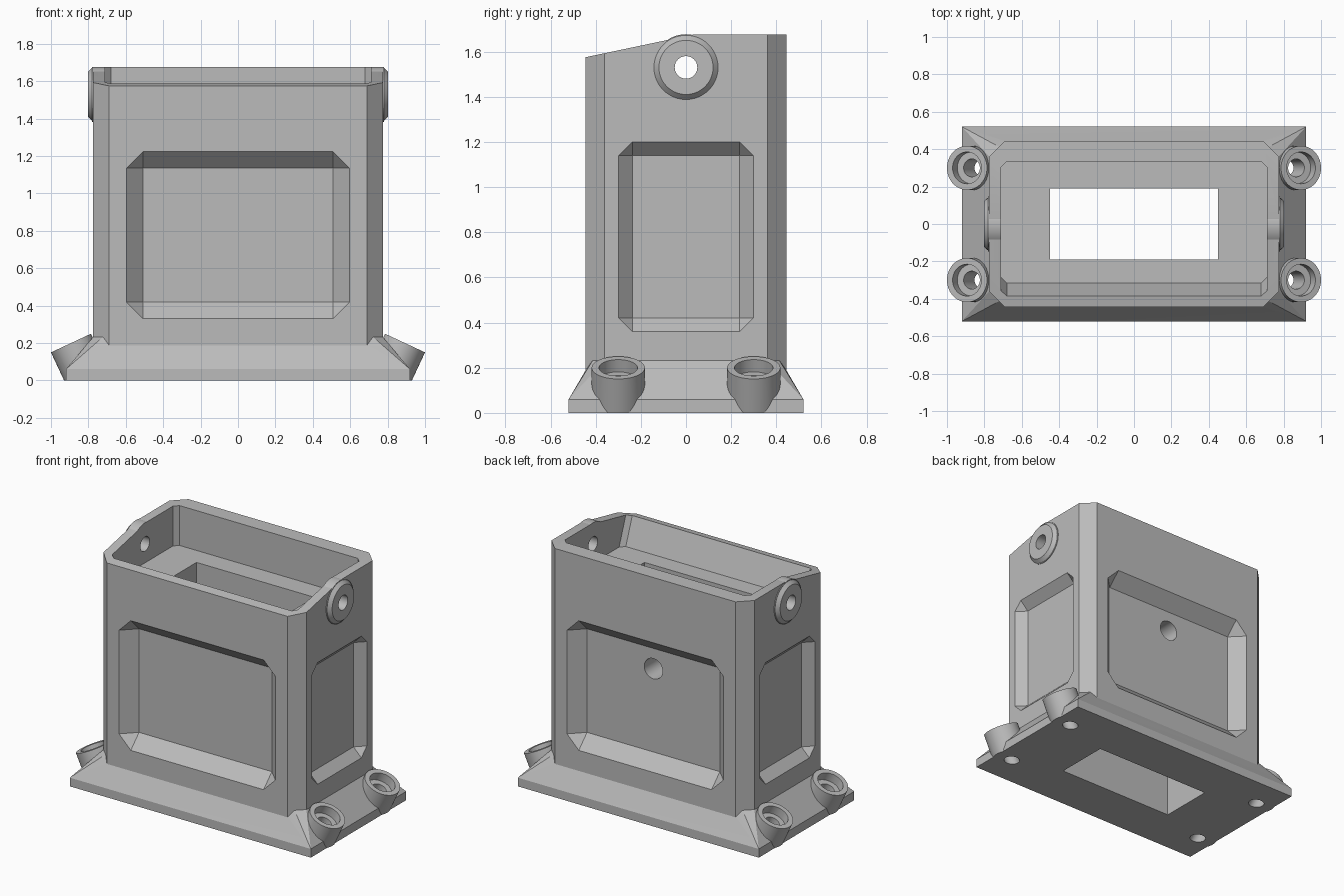
import bpy, bmesh, math
from mathutils import Matrix, Vector

cube = bpy.data.objects.get("Cube")
if cube:
    bpy.data.objects.remove(cube, do_unlink=True)

grey = bpy.data.materials.new("plain grey")
grey.use_nodes = True
colour = (0.5, 0.5, 0.5, 1)
grey.diffuse_color = colour
grey.node_tree.nodes["Principled BSDF"].inputs["Base Color"].default_value = colour


def make(name, bm):
    bmesh.ops.recalc_face_normals(bm, faces=bm.faces)
    mesh = bpy.data.meshes.new(name)
    bm.to_mesh(mesh)
    bm.free()
    mesh.materials.append(grey)
    ob = bpy.data.objects.new(name, mesh)
    bpy.context.collection.objects.link(ob)
    return ob


def hull(name, points):
    bm = bmesh.new()
    for p in points:
        bm.verts.new(p)
    res = bmesh.ops.convex_hull(bm, input=bm.verts)
    loose = [v for v in bm.verts if not v.link_faces]
    bmesh.ops.delete(bm, geom=loose, context='VERTS')
    bmesh.ops.dissolve_limit(bm, angle_limit=0.002, verts=bm.verts, edges=bm.edges)
    return make(name, bm)


def box(name, hx, hy, z0, z1):
    return hull(name, [(x, y, z) for x in (-hx, hx) for y in (-hy, hy) for z in (z0, z1)])


def cone(name, start, end, r1, r2=None, segments=48):
    a, b = Vector(start), Vector(end)
    turn = (b - a).to_track_quat('Z', 'Y').to_matrix().to_4x4()
    bm = bmesh.new()
    bmesh.ops.create_cone(bm, cap_ends=True, segments=segments, radius1=r1,
                          radius2=r1 if r2 is None else r2, depth=(b - a).length,
                          matrix=Matrix.Translation((a + b) / 2) @ turn)
    return make(name, bm)


def combine(target, tool, operation):
    tool.hide_render = True
    mod = target.modifiers.new("combine", 'BOOLEAN')
    mod.operation, mod.object, mod.solver = operation, tool, 'EXACT'
    bpy.context.view_layer.objects.active = target
    bpy.ops.object.modifier_apply(modifier=mod.name)
    bpy.data.objects.remove(tool, do_unlink=True)


def octagon(hx, hy, c):
    return [(sx * x, sy * y) for sx in (-1, 1) for sy in (-1, 1)
            for x, y in ((hx, hy - c), (hx - c, hy))]


# Tower with chamfered corners and a top that slopes down to the front
HX, HY, TOP, RIDGE = 0.775, 0.445, 1.675, 0.03


def top_z(y):
    return TOP - 0.1 * max(0, RIDGE - y) / (RIDGE + HY)


outline = octagon(HX, HY, 0.085)
points = [(x, y, 0.03) for x, y in outline]
points += [(x, y, top_z(y)) for x, y in outline + [(-HX, RIDGE), (HX, RIDGE)]]
housing = hull("housing", points)

# Flared base plate
points = [(x, y, z) for x in (-0.92, 0.92) for y in (-0.52, 0.52) for z in (0, 0.06)]
for sx in (-1, 1):
    for sy in (-1, 1):
        points += [(sx * x, sy * y, z) for x, y, z in
                   ((0.688, 0.441, 0.195), (0.718, 0.411, 0.236), (0.771, 0.357, 0.236))]
combine(housing, hull("base", points), 'UNION')

# Tilted screw bosses on the base
TILT = math.radians(25)
bosses = []
for sx in (-1, 1):
    axis = Vector((sx * math.sin(TILT), 0, math.cos(TILT)))
    for sy in (-1, 1):
        rim = Vector((sx * 0.893, sy * 0.3, 0.2))
        bosses.append((rim, axis))
        combine(housing, cone("screw_boss", rim - axis * 0.36, rim, 0.118), 'UNION')
combine(housing, box("floor_trim", 1.5, 1.5, -0.6, 0), 'DIFFERENCE')

# Round pivot bosses high on both sides
for s in (-1, 1):
    combine(housing, cone("pivot_boss", (s * 0.7, 0, 1.53), (s * 0.78, 0, 1.53), 0.147), 'UNION')
    combine(housing, cone("pivot_rim", (s * 0.775, 0, 1.53), (s * 0.803, 0, 1.53),
                          0.147, 0.12), 'UNION')

# Shallow tray in the top, its front wall leaning inward
points = []
for z, front in ((1.40, -0.315), (1.80, -0.465)):
    for s in (-1, 1):
        points += [(s * x, y, z) for x, y in
                   ((0.71, front + 0.03), (0.68, front), (0.71, 0.305), (0.68, 0.335))]
combine(housing, hull("tray", points), 'DIFFERENCE')

# Rectangular shaft right through
combine(housing, box("shaft", 0.45, 0.19, -0.2, 1.6), 'DIFFERENCE')

# Bevelled recessed panels on all four sides
def panel(half_width, z0, z1, bevel, face, along_x, side):
    mid, half = (z0 + z1) / 2, (z1 - z0) / 2
    out = 0.01
    rings = [(face - bevel, [(u, v) for u in (bevel - half_width, half_width - bevel)
                             for v in (bevel - half, half - bevel)])]
    rings += [(d, octagon(half_width, half, bevel)) for d in (face, face + out)]
    points = []
    for depth, ring in rings:
        for u, v in ring:
            points.append((side * depth, u, mid + v) if along_x else (u, side * depth, mid + v))
    combine(housing, hull("panel", points), 'DIFFERENCE')


for side in (-1, 1):
    panel(0.597, 0.33, 1.225, 0.09, HY, False, side)
    panel(0.298, 0.36, 1.2, 0.06, HX, True, side)

# Drilled holes: pivot bore, cable hole in the back, screw holes
combine(housing, cone("pivot_bore", (-1, 0, 1.53), (1, 0, 1.53), 0.05), 'DIFFERENCE')
combine(housing, cone("cable_hole", (0, 0.1, 0.995), (0, 0.42, 0.995), 0.07), 'DIFFERENCE')
for rim, axis in bosses:
    combine(housing, cone("screw_head", rim - axis * 0.06, rim + axis * 0.1, 0.085), 'DIFFERENCE')
    combine(housing, cone("screw_hole", rim - axis * 0.4, rim, 0.048), 'DIFFERENCE')

# Smooth the round parts, keep the edges crisp
bpy.ops.object.select_all(action='DESELECT')
housing.select_set(True)
bpy.context.view_layer.objects.active = housing
bpy.ops.object.shade_smooth_by_angle(angle=math.radians(20))
